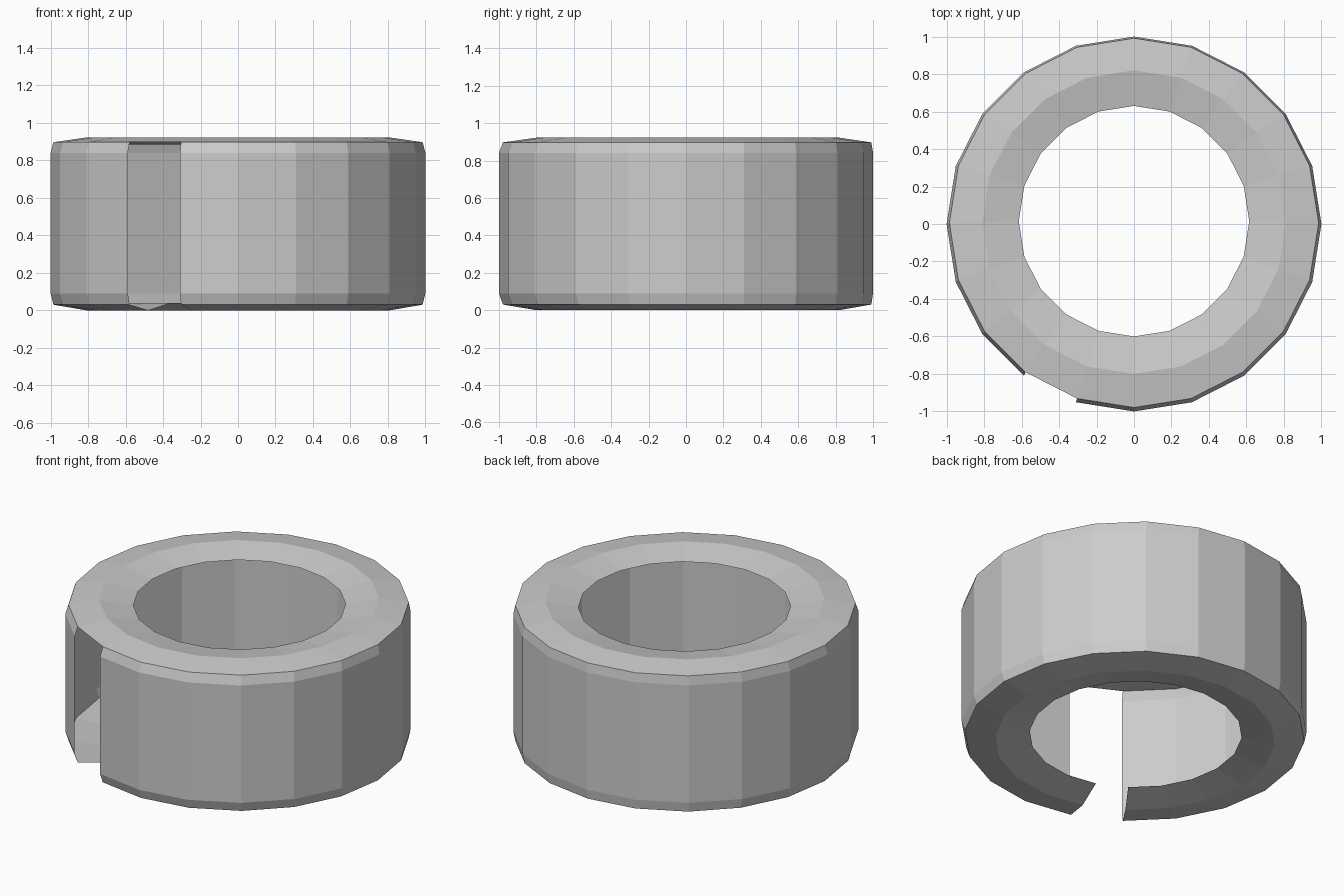
import bpy, bmesh
from math import sin, cos, radians

if "Cube" in bpy.data.objects:
    bpy.data.objects.remove(bpy.data.objects["Cube"])

SIDES = 20
GAP = 13          # side left open, from 234 to 252 degrees

# profile rings: radius, height, small y shift of the ring centre
bottom_lip_profile = [(0.615, 0.038, 0.015), (0.81, 0.0, 0.01), (0.985, 0.03, 0.006)]
wall_profile = [(0.985, 0.03, 0.006), (1.0, 0.09, 0.0), (1.0, 0.84, 0.0), (0.985, 0.897, 0.006)]
top_lip_profile = [(0.985, 0.897, 0.006), (0.81, 0.922, 0.01), (0.615, 0.885, 0.015)]


def ring_shell(name, profile, open_side=None):
    """Sweep a profile round the z axis, leaving one side open if asked."""
    bm = bmesh.new()
    rings = []
    for r, z, dy in profile:
        rings.append([bm.verts.new((r * cos(radians(18 * i)), r * sin(radians(18 * i)) + dy, z))
                      for i in range(SIDES)])
    for a, b in zip(rings, rings[1:]):
        for i in range(SIDES):
            if i != open_side:
                j = (i + 1) % SIDES
                bm.faces.new((a[i], a[j], b[j], b[i]))
    mesh = bpy.data.meshes.new(name)
    bm.to_mesh(mesh)
    bm.free()
    obj = bpy.data.objects.new(name, mesh)
    bpy.context.collection.objects.link(obj)
    return obj


# split bottom lip, split outer wall, and closed top lip
ring_shell("bottom_lip", bottom_lip_profile, GAP)
ring_shell("outer_wall", wall_profile, GAP)
ring_shell("top_lip", top_lip_profile)
